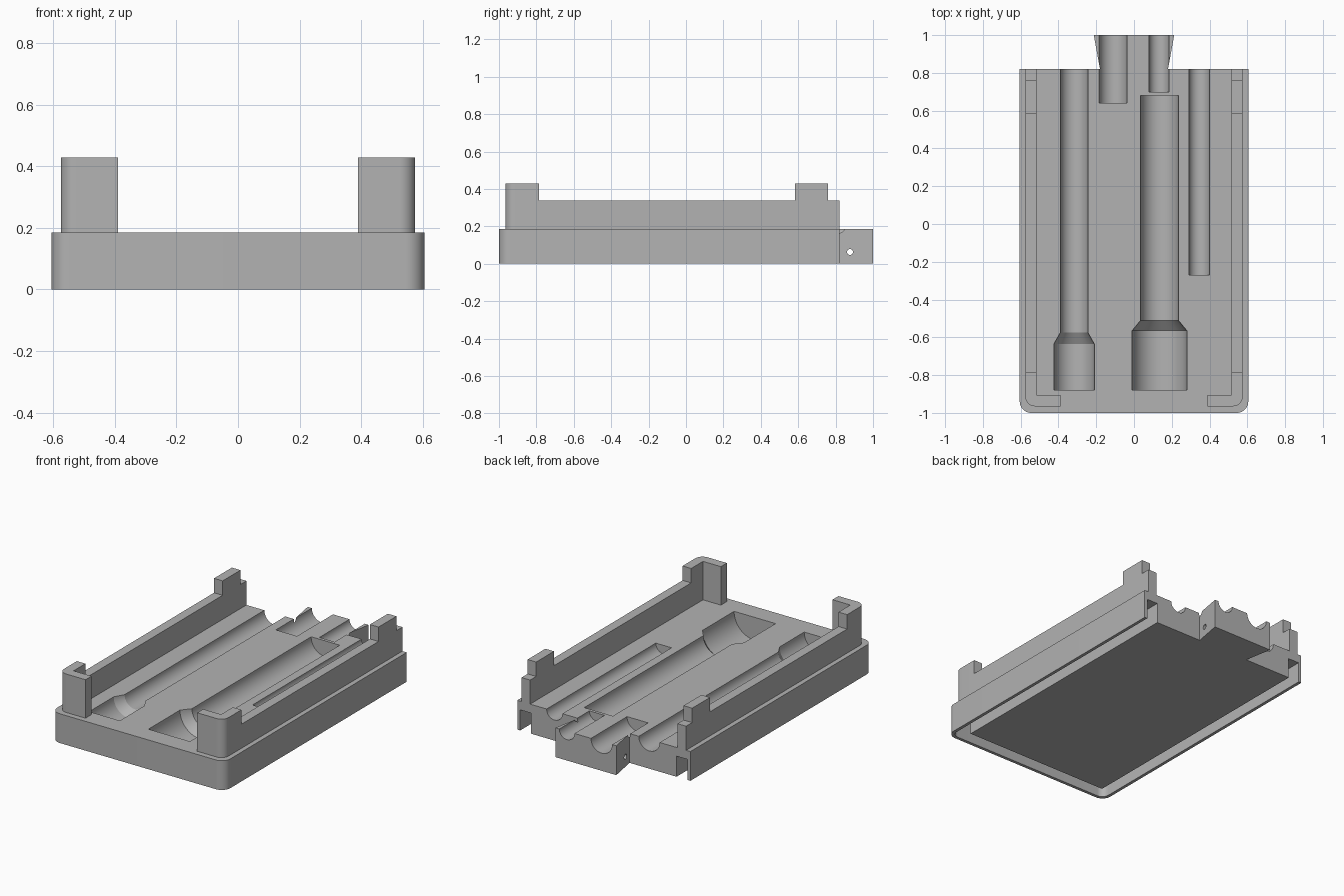
import bpy, bmesh, math

cube = bpy.data.objects.get("Cube")
if cube:
    bpy.data.objects.remove(cube, do_unlink=True)

grey = bpy.data.materials.new("plain grey")
grey.use_nodes = True
grey.diffuse_color = (0.45, 0.45, 0.45, 1)
grey.node_tree.nodes["Principled BSDF"].inputs["Base Color"].default_value = grey.diffuse_color

TOP = 0.185      # deck height
BACK = 0.82      # rear face of the tray


def finish(name, bm):
    bmesh.ops.recalc_face_normals(bm, faces=bm.faces[:])
    mesh = bpy.data.meshes.new(name)
    bm.to_mesh(mesh)
    bm.free()
    mesh.materials.append(grey)
    ob = bpy.data.objects.new(name, mesh)
    bpy.context.collection.objects.link(ob)
    return ob


def prism(name, outline, z0, z1):
    """Extrude a plan outline between two heights."""
    bm = bmesh.new()
    face = bm.faces.new([bm.verts.new((x, y, z0)) for x, y in outline])
    ext = bmesh.ops.extrude_face_region(bm, geom=[face])["geom"]
    bmesh.ops.translate(bm, vec=(0, 0, z1 - z0),
                        verts=[v for v in ext if isinstance(v, bmesh.types.BMVert)])
    return finish(name, bm)


def box(name, x0, x1, y0, y1, z0, z1):
    return prism(name, [(x0, y0), (x1, y0), (x1, y1), (x0, y1)], z0, z1)


def corner(x, y, r, steps=10):
    """Rounded front corner on the +x side, running from front to side."""
    angles = [math.pi / 2 * i / steps for i in range(steps + 1)]
    return [(x - r + r * math.sin(a), y + r - r * math.cos(a)) for a in angles]


def mirrored(points):
    return [(-x, y) for x, y in reversed(points)]


def lathe(name, profile, centre, along="Y", segments=64):
    """Turn (position, radius) pairs round an axis to make a closed solid."""
    bm = bmesh.new()
    rings = []
    for p, r in profile:
        ring = []
        for i in range(segments):
            a = math.tau * i / segments
            u, w = r * math.cos(a), centre[1] + r * math.sin(a)
            co = (centre[0] + u, p, w) if along == "Y" else (p, centre[0] + u, w)
            ring.append(bm.verts.new(co))
        rings.append(ring)
    for a, b in zip(rings, rings[1:]):
        for i in range(segments):
            j = (i + 1) % segments
            bm.faces.new((a[i], a[j], b[j], b[i]))
    bm.faces.new(rings[0])
    bm.faces.new(rings[-1])
    return finish(name, bm)


def cut(target, tool):
    mod = target.modifiers.new("cut", "BOOLEAN")
    mod.operation = "DIFFERENCE"
    mod.solver = "EXACT"
    mod.object = tool
    bpy.context.view_layer.objects.active = target
    bpy.ops.object.modifier_apply(modifier=mod.name)
    bpy.data.objects.remove(tool, do_unlink=True)


def smooth(ob):
    bpy.ops.object.select_all(action="DESELECT")
    ob.select_set(True)
    bpy.context.view_layer.objects.active = ob
    bpy.ops.object.shade_smooth_by_angle(angle=math.radians(25))


# Tray with a flared tab at the back
half = corner(0.605, -1, 0.06) + [(0.605, BACK), (0.18, BACK), (0.213, 1)]
tray = prism("tray", half + mirrored(half), 0, TOP)

# Groove under the rim, open at the back
outer = corner(0.585, -0.98, 0.045) + [(0.585, 0.9)]
inner = [(0.508, 0.9), (0.508, -0.9)]
half = outer + inner
cut(tray, prism("groove_cutter", outer + inner + mirrored(inner) + mirrored(outer), -0.05, 0.13))

# Round-bottomed channels in the deck
channels = [
    (-0.317, [(-0.88, 0.107), (-0.635, 0.107), (-0.575, 0.073), (0.95, 0.073)]),
    (0.135, [(-0.88, 0.145), (-0.565, 0.145), (-0.51, 0.1), (0.68, 0.1)]),
    (0.345, [(-0.27, 0.055), (0.95, 0.055)]),
    (-0.11, [(0.64, 0.074), (1.1, 0.074)]),
    (0.132, [(0.7, 0.053), (1.1, 0.053)]),
]
for x, profile in channels:
    cut(tray, lathe("channel_cutter", profile, (x, TOP)))

# Pin hole across the tab
cut(tray, lathe("pin_cutter", [(-0.4, 0.016), (0.4, 0.016)], (0.877, 0.063), "X", 24))
smooth(tray)

# Side rails, tall front corners and rear posts
for side, sign in (("left", 1), ("right", -1)):
    plan = [(0.39, -0.965)] + corner(0.575, -0.965, 0.05) + [
        (0.575, -0.787), (0.515, -0.787), (0.515, -0.905), (0.39, -0.905)]
    smooth(prism(side + "_front_corner", [(sign * x, y) for x, y in plan], TOP, 0.428))
    a, b = sorted((sign * 0.515, sign * 0.575))
    box(side + "_rail", a, b, -0.787, BACK, TOP, 0.337)
    box(side + "_rear_post", a, b, 0.582, 0.76, 0.337, 0.428)
